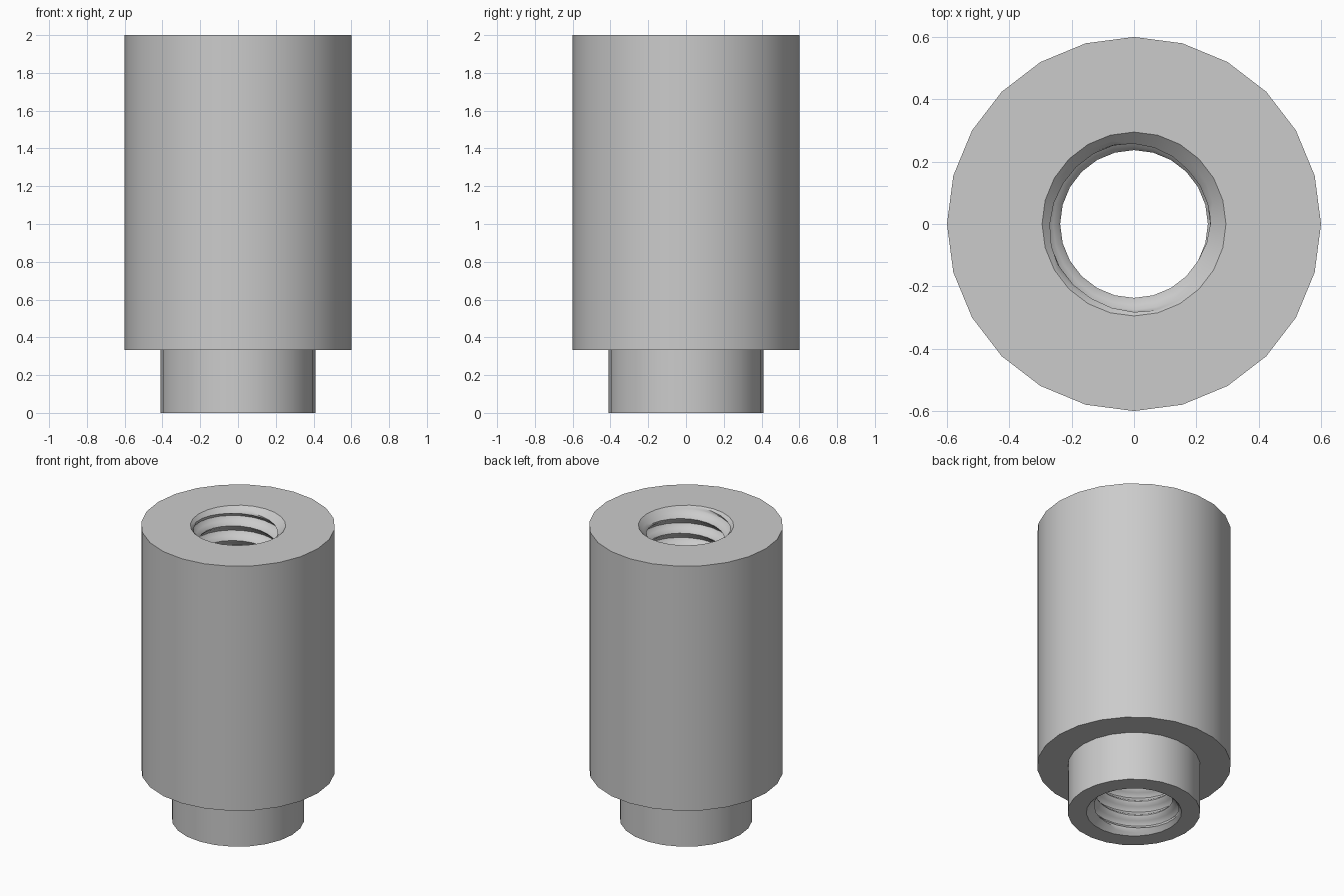
import bpy, bmesh, math

if "Cube" in bpy.data.objects:
    bpy.data.objects.remove(bpy.data.objects["Cube"])

SIDES = 24
HEIGHT = 2.0
RIM_R = 0.295       # chamfer mouth radius at both ends
PITCH = 0.1
STEPS = 8           # rows per thread turn
CREST_R, ROOT_R = 0.237, 0.283


def thread_radius(phase):
    """Trapezoid thread: flat crest, flank, flat root, flank."""
    t = abs((phase % 1.0) - 0.5) * 2
    t = min(max((t - 0.125) / 0.75, 0), 1)
    return CREST_R + (ROOT_R - CREST_R) * t


def polar(r, j, z):
    a = 2 * math.pi * j / SIDES
    return (r * math.cos(a), r * math.sin(a), z)


def add_grid(bm, rows):
    verts = [[bm.verts.new(p) for p in row] for row in rows]
    for a, b in zip(verts, verts[1:]):
        for j in range(SIDES):
            bm.faces.new((a[j], a[j + 1], b[j + 1], b[j]))


bm = bmesh.new()

# Outer shell: bottom ring, neck, shoulder, body wall, top ring
profile = [(RIM_R, 0), (0.41, 0), (0.41, 0.333), (0.6, 0.333),
           (0.6, HEIGHT), (RIM_R, HEIGHT)]
add_grid(bm, [[polar(r, j, z) for j in range(SIDES + 1)] for r, z in profile])

# Threaded bore: helical rows clipped to the ends and widened by chamfers
rows = []
for k in range(-STEPS, int(HEIGHT / PITCH) * STEPS + 1):
    row = []
    for j in range(SIDES + 1):
        z = (k / STEPS + j / SIDES) * PITCH
        z = min(max(z, 0), HEIGHT)
        cone = RIM_R - min(z, HEIGHT - z)
        r = max(thread_radius(z / PITCH - j / SIDES), cone)
        row.append(polar(r, j, z))
    rows.append(row)
add_grid(bm, rows)

# Weld the seam and the collapsed end rows
bmesh.ops.remove_doubles(bm, verts=bm.verts, dist=0.0002)
bmesh.ops.recalc_face_normals(bm, faces=bm.faces)

mesh = bpy.data.meshes.new("threaded_standoff")
bm.to_mesh(mesh)
bm.free()
standoff = bpy.data.objects.new("threaded_standoff", mesh)
bpy.context.collection.objects.link(standoff)

# Plain grey metal
grey = bpy.data.materials.new("grey_metal")
grey.diffuse_color = (0.6, 0.6, 0.6, 1)
grey.use_nodes = True
grey.node_tree.nodes["Principled BSDF"].inputs["Base Color"].default_value = grey.diffuse_color
mesh.materials.append(grey)

bpy.context.view_layer.objects.active = standoff
standoff.select_set(True)
bpy.ops.object.shade_smooth_by_angle(angle=math.radians(30))
